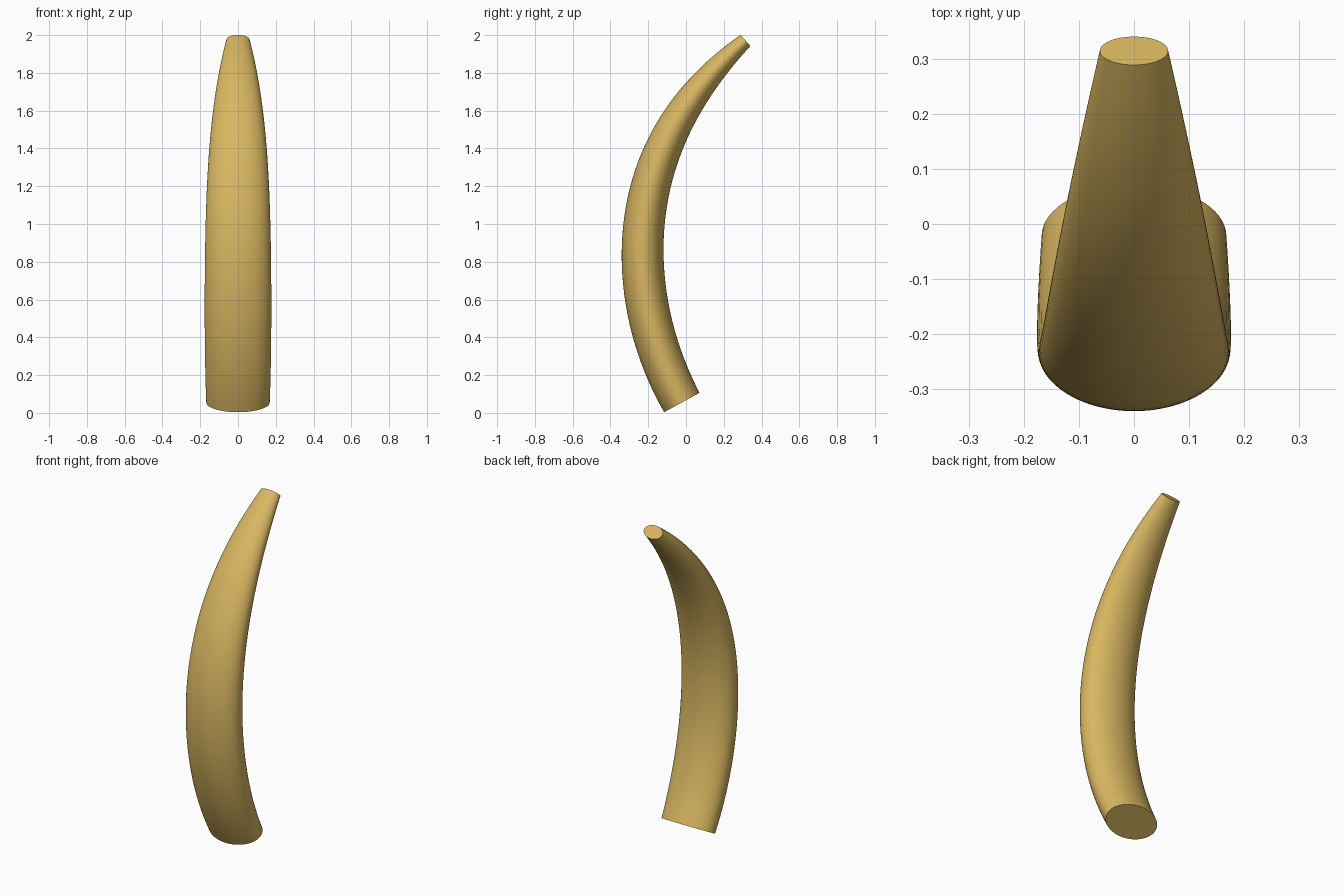
import bpy, bmesh, math
from mathutils import Vector

old = bpy.data.objects.get("Cube")
if old:
    bpy.data.objects.remove(old, do_unlink=True)

SIDES, RINGS = 64, 48
BASE_Z, TIP_Z = 0.055, 1.972
DEPTH_RATIO = 0.635

# Control points as (height, value)
BEND = [(BASE_Z, -0.022), (0.4, -0.165), (0.8, -0.229), (1.4, -0.119), (TIP_Z, 0.315)]
WIDTH = [(BASE_Z, 0.168), (0.8, 0.175), (1.4, 0.152), (1.7, 0.118), (TIP_Z, 0.062)]


def smooth_through(points, z):
    """Polynomial passing through all the points."""
    total = 0
    for i, (zi, value) in enumerate(points):
        for j, (zj, _) in enumerate(points):
            if i != j:
                value *= (z - zj) / (zi - zj)
        total += value
    return total


def ring_points(z):
    """Elliptical section square to the bent centre line."""
    step = 0.001
    slope = (smooth_through(BEND, z + step) - smooth_through(BEND, z - step)) / (2 * step)
    across = Vector((0, 1, -slope)).normalized()
    centre = Vector((0, smooth_through(BEND, z), z))
    width = smooth_through(WIDTH, z)
    for k in range(SIDES):
        a = math.tau * k / SIDES
        yield centre + Vector((width * math.cos(a), 0, 0)) + across * (width * DEPTH_RATIO * math.sin(a))


# Curved tapering horn with flat ends
bm = bmesh.new()
rings = []
for i in range(RINGS + 1):
    z = BASE_Z + (TIP_Z - BASE_Z) * i / RINGS
    rings.append([bm.verts.new(p) for p in ring_points(z)])
for low, high in zip(rings, rings[1:]):
    for k in range(SIDES):
        n = (k + 1) % SIDES
        bm.faces.new((low[k], low[n], high[n], high[k]))
bm.faces.new(rings[0][::-1])
bm.faces.new(rings[-1])
bmesh.ops.recalc_face_normals(bm, faces=bm.faces)
mesh = bpy.data.meshes.new("curved_horn")
bm.to_mesh(mesh)
bm.free()
horn = bpy.data.objects.new("curved_horn", mesh)
bpy.context.collection.objects.link(horn)

# Golden tan colour
colour = (0.69, 0.47, 0.12, 1)
mat = bpy.data.materials.new("golden_tan")
mat.use_nodes = True
mat.diffuse_color = colour
mat.node_tree.nodes["Principled BSDF"].inputs["Base Color"].default_value = colour
mesh.materials.append(mat)

bpy.ops.object.select_all(action="DESELECT")
horn.select_set(True)
bpy.context.view_layer.objects.active = horn
bpy.ops.object.shade_smooth_by_angle(angle=math.radians(40))
